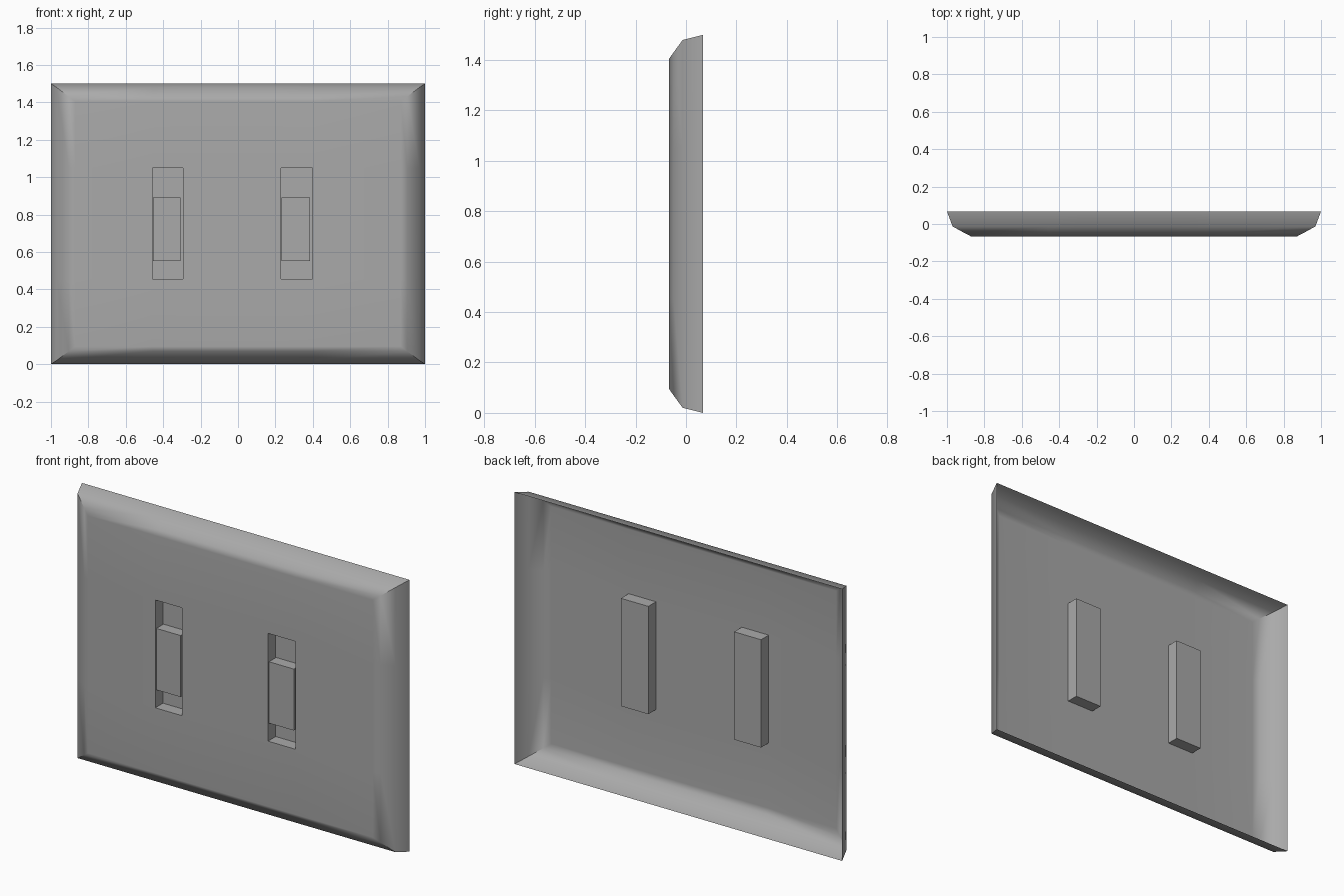
import bpy
import bmesh

old = bpy.data.objects.get("Cube")
if old:
    bpy.data.objects.remove(old, do_unlink=True)

grey = bpy.data.materials.new("plain_grey")
grey.use_nodes = True
grey.diffuse_color = (0.4, 0.4, 0.4, 1)
grey.node_tree.nodes["Principled BSDF"].inputs["Base Color"].default_value = (0.4, 0.4, 0.4, 1)

FRONT, FLOOR, HEIGHT = -0.067, 0.0, 1.5
SLOTS_X = [(-0.458, -0.294), (0.23, 0.397)]
SLOT_Z = (0.455, 1.05)

# Rim profile: half width, height inset, depth (back edge to front face)
RINGS = [(1.0, 0.0, 0.067), (0.97, 0.02, -0.013), (0.905, 0.069, -0.049), (0.87, 0.095, FRONT)]


def finish(name, bm):
    mesh = bpy.data.meshes.new(name)
    bm.to_mesh(mesh)
    bm.free()
    mesh.materials.append(grey)
    obj = bpy.data.objects.new(name, mesh)
    bpy.context.collection.objects.link(obj)
    return obj


# Wall plate: an open-backed shell with a bevelled, mitred rim
bm = bmesh.new()
inner_x = [x for slot in SLOTS_X for x in slot]
nx, nz = len(inner_x) + 1, len(SLOT_Z) + 1
border = ([(i, 0) for i in range(nx)] + [(nx, j) for j in range(nz)]
          + [(i, nz) for i in range(nx, 0, -1)] + [(0, j) for j in range(nz, 0, -1)])


def grid_vert(i, j, ring):
    half, inset, y = ring
    xs = [-half] + inner_x + [half]
    zs = [inset, *SLOT_Z, HEIGHT - inset]
    return bm.verts.new((xs[i], y, zs[j]))


loops = [{ij: grid_vert(*ij, ring) for ij in border} for ring in RINGS]
for outer, inner in zip(loops, loops[1:]):
    for a, b in zip(border, border[1:] + border[:1]):
        bm.faces.new((outer[a], outer[b], inner[b], inner[a]))

# Front face cells, leaving out the two slots
front = loops[-1]
for i in range(nx + 1):
    for j in range(nz + 1):
        if (i, j) not in front:
            front[i, j] = grid_vert(i, j, RINGS[-1])
slots = []
for i in range(nx):
    for j in range(nz):
        corners = [front[p] for p in ((i, j), (i + 1, j), (i + 1, j + 1), (i, j + 1))]
        if i % 2 == 1 and j == 1:
            slots.append(corners)
        else:
            bm.faces.new(corners)

# Slot pockets pushed back from the front face
for rim in slots:
    floor = [bm.verts.new((v.co.x, FLOOR, v.co.z)) for v in rim]
    bm.faces.new(floor)
    for k in range(4):
        n = (k + 1) % 4
        bm.faces.new((rim[k], rim[n], floor[n], floor[k]))

# Smooth rim, with sharp pockets and sharp outer mitres
bm.normal_update()
for f in bm.faces:
    f.smooth = True
for e in bm.edges:
    if len(e.link_faces) == 2 and e.calc_face_angle() > 1.2:
        e.smooth = False
for c in ((0, 0), (nx, 0), (nx, nz), (0, nz)):
    for outer, inner in zip(loops[:2], loops[1:3]):
        bm.edges.get((outer[c], inner[c])).smooth = False
plate = finish("wall_plate", bm)
weighted = plate.modifiers.new("even_shading", "WEIGHTED_NORMAL")
weighted.keep_sharp = True

# Toggles standing on the pocket floors, almost flush with the plate
for side, (x0, x1) in zip(("right", "left"), SLOTS_X):
    bm = bmesh.new()
    bmesh.ops.create_cube(bm, size=1)
    low, high = (x0 + 0.003, -0.062, 0.553), (x1 - 0.013, FLOOR, 0.892)
    for v in bm.verts:
        v.co = [high[k] if v.co[k] > 0 else low[k] for k in range(3)]
    bm.normal_update()
    hidden = [f for f in bm.faces if f.normal.y > 0.9]
    bmesh.ops.delete(bm, geom=hidden, context="FACES")
    finish(side + "_toggle", bm)
